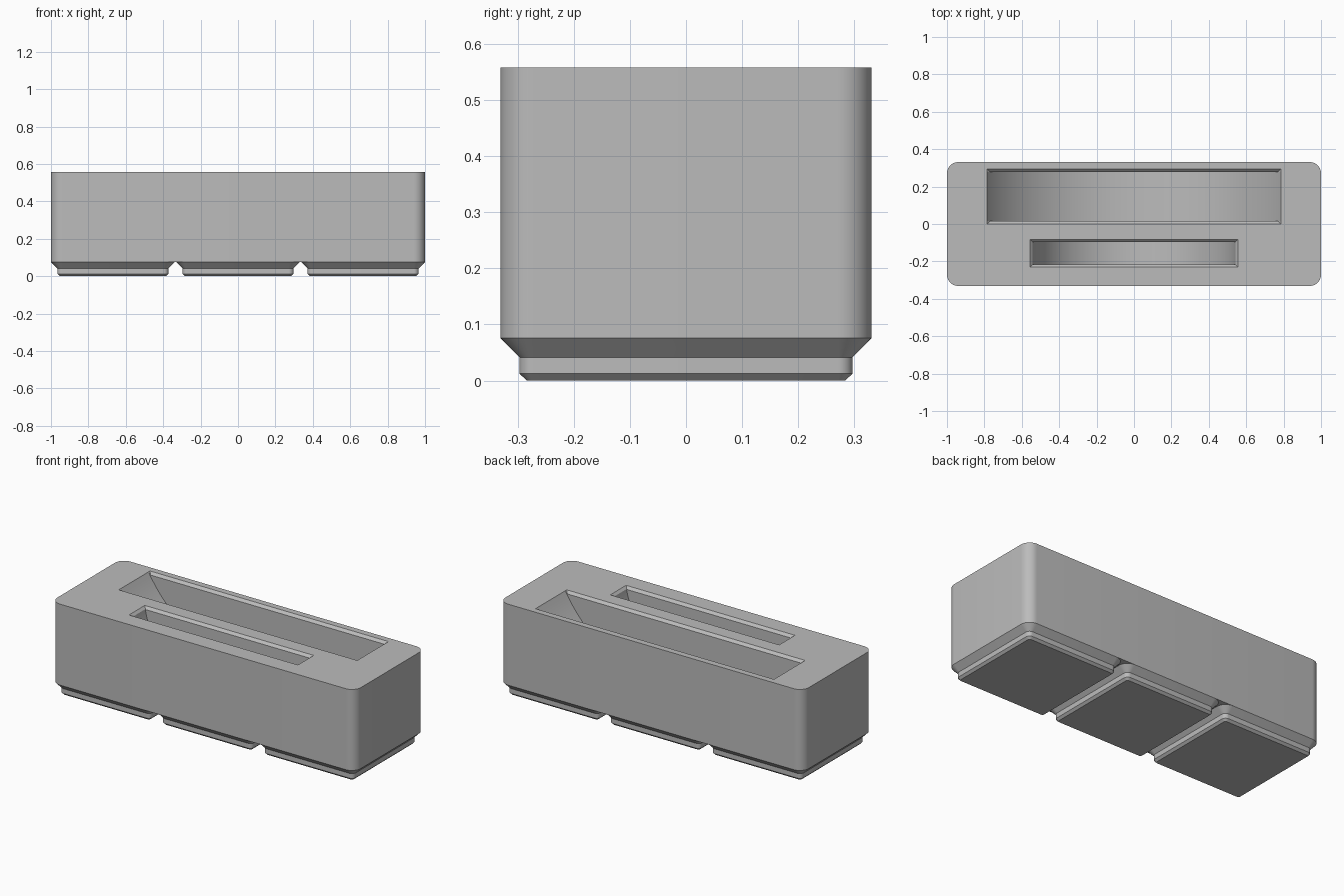
import bpy, bmesh, math

default = bpy.data.objects.get("Cube")
if default:
    bpy.data.objects.remove(default, do_unlink=True)

TOP = 0.558           # height of the block
BASE = 0.076          # height of the feet
PITCH = 0.669         # spacing of the feet
HALF = 0.331          # half width of block and of each foot
RIM = 0.015           # chamfer around the slots

grey = bpy.data.materials.new("plain grey")
grey.use_nodes = True
COLOUR = (0.5, 0.5, 0.5, 1)
grey.diffuse_color = COLOUR
grey.node_tree.nodes["Principled BSDF"].inputs["Base Color"].default_value = COLOUR


def rounded(hx, hy, r, z, cx=0, cy=0, seg=10):
    """Ring of points around a rectangle with rounded corners."""
    if r == 0:
        return [(cx + sx * hx, cy + sy * hy, z)
                for sx, sy in ((1, 1), (-1, 1), (-1, -1), (1, -1))]
    ring = []
    for k, (sx, sy) in enumerate(((1, 1), (-1, 1), (-1, -1), (1, -1))):
        for i in range(seg + 1):
            a = math.pi / 2 * (k + i / seg)
            ring.append((cx + sx * (hx - r) + r * math.cos(a),
                         cy + sy * (hy - r) + r * math.sin(a), z))
    return ring


def loft(name, rings, cap_top=True):
    """Solid skinned through rings with equal point counts."""
    bm = bmesh.new()
    loops = [[bm.verts.new(p) for p in ring] for ring in rings]
    for low, high in zip(loops, loops[1:]):
        n = len(low)
        for i in range(n):
            j = (i + 1) % n
            bm.faces.new((low[i], low[j], high[j], high[i]))
    bm.faces.new(loops[0][::-1])
    if cap_top:
        bm.faces.new(loops[-1])
    bmesh.ops.recalc_face_normals(bm, faces=bm.faces)
    mesh = bpy.data.meshes.new(name)
    bm.to_mesh(mesh)
    bm.free()
    mesh.materials.append(grey)
    obj = bpy.data.objects.new(name, mesh)
    bpy.context.collection.objects.link(obj)
    return obj


def activate(obj):
    bpy.ops.object.select_all(action='DESELECT')
    obj.select_set(True)
    bpy.context.view_layer.objects.active = obj


def cut(target, cutter):
    cutter.hide_render = True
    mod = target.modifiers.new("slot", 'BOOLEAN')
    mod.operation = 'DIFFERENCE'
    mod.solver = 'EXACT'
    mod.object = cutter
    activate(target)
    bpy.ops.object.modifier_apply(modifier=mod.name)
    bpy.data.objects.remove(cutter, do_unlink=True)


def disc_slot(target, half, depth, y0, y1, rim_x, seg=72):
    """Slot with a round floor and a chamfered rim."""
    radius = (half ** 2 + depth ** 2) / (2 * depth)
    centre = TOP - depth + radius
    spread = math.asin(half / radius)
    angles = [spread * (2 * i / seg - 1) for i in range(seg + 1)]
    arc = [(radius * math.sin(a), centre - radius * math.cos(a)) for a in angles]
    arc += [(half, TOP + 0.1), (-half, TOP + 0.1)]
    cut(target, loft("floor_cutter", [[(x, y, z) for x, z in arc]
                                      for y in (y0 + RIM, y1 - RIM)]))
    cy, hy = (y0 + y1) / 2, (y1 - y0) / 2
    cut(target, loft("rim_cutter", [
        rounded(half + rim_x - RIM, hy - RIM, 0, TOP - RIM, cy=cy),
        rounded(half + rim_x, hy, 0, TOP, cy=cy),
        rounded(half + rim_x, hy, 0, TOP + 0.1, cy=cy)]))


# Main block with two slots for round discs
block = loft("block", [rounded(1, HALF, 0.06, z) for z in (BASE, TOP)])
disc_slot(block, 0.785, 0.45, 0.0, 0.294, 0)
disc_slot(block, 0.545, 0.465, -0.231, -0.082, 0.011)
parts = [block]

# Stepped feet: inset from the block edge, corner radius, height
STEPS = ((0.047, 0.0127, 0), (0.034, 0.0255, 0.0127),
         (0.034, 0.0255, 0.0414), (0, 0.06, BASE))
for side, label in ((-1, "right"), (0, "middle"), (1, "left")):
    parts.append(loft(label + "_foot", [
        rounded(HALF - inset, HALF - inset, r, z, cx=side * PITCH)
        for inset, r, z in STEPS], cap_top=False))

for part in parts:
    activate(part)
    bpy.ops.object.shade_smooth_by_angle(angle=math.radians(30))
